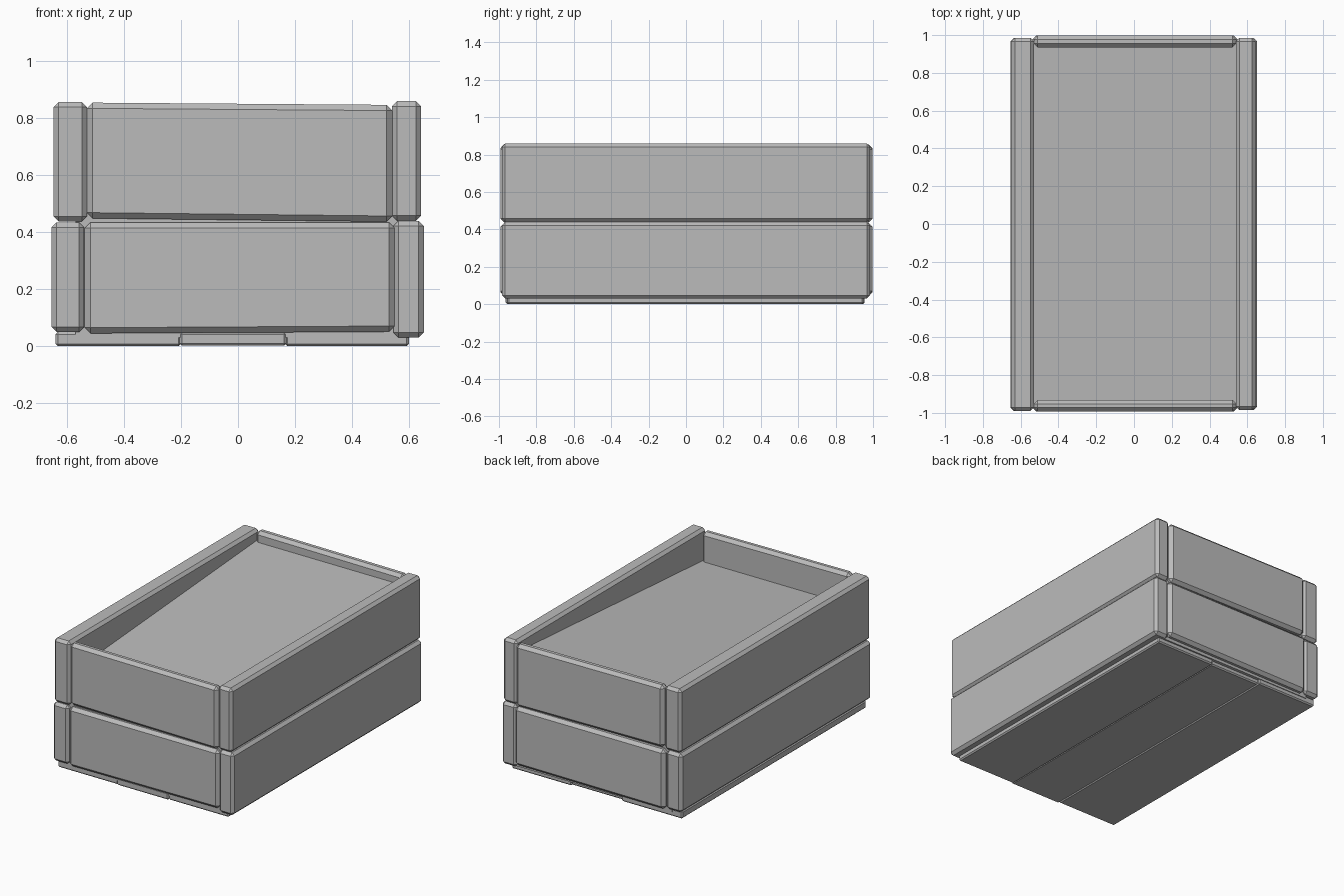
import bpy
import bmesh
from mathutils import Vector

cube = bpy.data.objects.get("Cube")
if cube:
    bpy.data.objects.remove(cube, do_unlink=True)

GREY = 0.5
mat = bpy.data.materials.new("plain grey")
mat.use_nodes = True
mat.diffuse_color = (GREY, GREY, GREY, 1)
mat.node_tree.nodes["Principled BSDF"].inputs["Base Color"].default_value = (GREY, GREY, GREY, 1)


def board(name, x, y, z, bevel=0.018, shape=None):
    """Box between x, y and z ranges, bent by shape(corner), with chamfered edges."""
    bm = bmesh.new()
    bmesh.ops.create_cube(bm, size=1)
    for v in bm.verts:
        v.co = Vector([r[0] if c < 0 else r[1] for r, c in zip((x, y, z), v.co)])
        if shape:
            shape(v.co)
    mesh = bpy.data.meshes.new(name)
    bm.to_mesh(mesh)
    bm.free()
    mesh.materials.append(mat)
    obj = bpy.data.objects.new(name, mesh)
    bpy.context.collection.objects.link(obj)
    if bevel:
        mod = obj.modifiers.new("chamfer", "BEVEL")
        mod.width = bevel
        mod.segments = 1
        mod.limit_method = "NONE"
    return obj


# Long side boards, two tiers on each side
board("lower_right_side", (-0.655, -0.54), (-0.99, 0.985), (0.05, 0.435))
board("upper_right_side", (-0.648, -0.53), (-0.99, 0.985), (0.438, 0.857))
board("lower_left_side", (0.545, 0.652), (-0.985, 0.985), (0.03, 0.44))
board("upper_left_side", (0.54, 0.642), (-0.985, 0.985), (0.44, 0.86))


# End boards, hand-cut so their edges run slightly out of level
def sag(co):
    if co.z > 0.7 and co.x > 0:
        co.z -= 0.008
    elif 0.44 < co.z < 0.5 and co.x > 0:
        co.z -= 0.012
    elif co.z < 0.1 and co.x > 0:
        co.z += 0.006


for end, y in (("front", (-0.992, -0.932)), ("back", (0.935, 0.997))):
    board("lower_" + end, (-0.538, 0.55), y, (0.045, 0.435), 0.02, sag)
    board("upper_" + end, (-0.53, 0.542), y, (0.449, 0.855), 0.02, sag)


# Sloping inner panel, deeper towards the front, on a solid core
def slope(co):
    if co.z > 0.5:
        co.z += 0.07 * co.y


board("inner_panel", (-0.57, 0.57), (-0.96, 0.96), (0.03, 0.72), 0, slope)

# Three floor planks underneath
planks = [(-0.64, -0.2, -0.955, 0.955), (-0.205, 0.17, -0.965, 0.94), (0.165, 0.6, -0.955, 0.95)]
for i, (x0, x1, y0, y1) in enumerate(planks):
    board("floor_plank_%d" % (i + 1), (x0, x1), (y0, y1), (0.002 * (i % 2), 0.05), 0.008)
